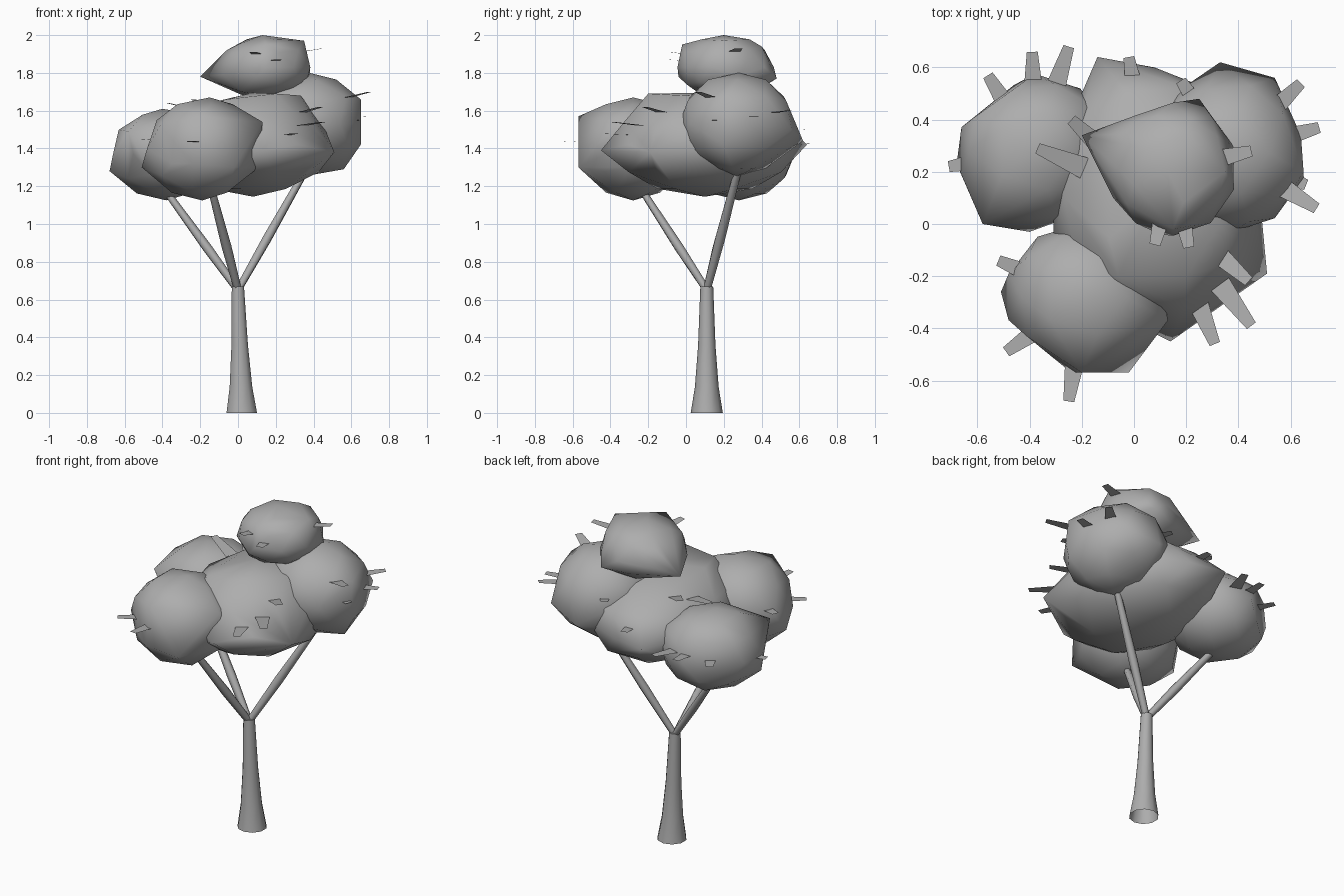
import bpy, bmesh
from mathutils import Vector, Matrix

cube = bpy.data.objects.get("Cube")
if cube:
    bpy.data.objects.remove(cube, do_unlink=True)

grey = bpy.data.materials.new("plain grey")
grey.use_nodes = True
shade = 0.42
colour = (shade, shade, shade, 1)
grey.diffuse_color = colour
grey.node_tree.nodes["Principled BSDF"].inputs["Base Color"].default_value = colour


def finish(bm, name, smooth=True):
    """Turn a bmesh into a grey object in the scene."""
    mesh = bpy.data.meshes.new(name)
    for face in bm.faces:
        face.smooth = smooth and len(face.verts) < 5
    bm.to_mesh(mesh)
    bm.free()
    mesh.materials.append(grey)
    bpy.context.collection.objects.link(bpy.data.objects.new(name, mesh))


def tube(name, rings, sides, axis):
    """Skin a tapered tube, open at its foot, through (centre, radius) rings."""
    bm = bmesh.new()
    turn = axis.to_track_quat('Z', 'Y').to_matrix().to_4x4()
    loops = []
    for centre, radius in rings:
        place = Matrix.Translation(centre) @ turn
        ring = bmesh.ops.create_circle(bm, segments=sides, radius=radius, matrix=place)
        loops.append(ring["verts"])
    for low, high in zip(loops, loops[1:]):
        for i in range(sides):
            bm.faces.new((low[i - 1], low[i], high[i], high[i - 1]))
    bm.faces.new(loops[-1])
    bmesh.ops.recalc_face_normals(bm, faces=bm.faces[:])
    finish(bm, name)


def clump(name, centre, radii, corners):
    """Coarse ball of foliage with its nearest vertices drawn out to corners."""
    bm = bmesh.new()
    place = Matrix.LocRotScale(centre, None, radii)
    bmesh.ops.create_icosphere(bm, subdivisions=2, radius=1.02, matrix=place)
    free = set(bm.verts)
    for corner in corners:
        point = Vector(corner)
        nearest = min(free, key=lambda v: (v.co - point).length)
        free.discard(nearest)
        nearest.co = point
    # wrap the points afresh, so that the drawn-out shape stays convex
    bmesh.ops.delete(bm, geom=bm.edges[:] + bm.faces[:], context='EDGES_FACES')
    bmesh.ops.convex_hull(bm, input=bm.verts[:])
    loose = [v for v in bm.verts if not v.link_faces]
    bmesh.ops.delete(bm, geom=loose, context='VERTS')
    bmesh.ops.recalc_face_normals(bm, faces=bm.faces[:])
    finish(bm, name)


def leaves(name, centre, tips):
    """Flat tapered cards pointing outward from a clump to the given tips."""
    bm = bmesh.new()
    for tip in map(Vector, tips):
        out = tip - centre
        out.z /= 2
        out.normalize()
        root = tip - out * 0.2
        side = out.cross(Vector((0, 0, 1))).normalized() * 0.042
        outline = (root - side, root + side, tip + side / 2, tip - side / 2)
        bm.faces.new([bm.verts.new(p) for p in outline])
    finish(bm, name, smooth=False)


def foliage(name, centre, radii, corners, tips):
    centre, radii = Vector(centre), Vector(radii)
    clump(name + "_foliage", centre, radii, corners)
    leaves(name + "_leaves", centre, tips)


# Trunk with a flared foot
fork = Vector((0, 0.11, 0.65))
foot = Vector((0.02, 0.11, 0))
profile = ((0, 0.085), (0.21, 0.063), (0.55, 0.046), (1.03, 0.034))
tube("trunk", [(foot.lerp(fork, t), r) for t, r in profile], 10, Vector((0, 0, 1)))

# Three branches from the fork
ends = {"left_branch": (0.39, 0.29, 1.34),
        "front_branch": (-0.15, -0.26, 1.22),
        "right_branch": (-0.4, 0.25, 1.2)}
for name, end in ends.items():
    axis = Vector(end) - fork
    rings = [(fork + axis * t, r) for t, r in ((0, 0.02), (0.4, 0.026), (1, 0.018))]
    tube(name, rings, 6, axis)

# Five overlapping clumps of foliage
foliage("middle", centre=(0.08, 0.1, 1.42), radii=(0.4, 0.49, 0.27),
        corners=[(0.51, -0.19, 1.38), (0.14, -0.45, 1.39), (-0.14, 0.64, 1.42),
                 (-0.06, -0.2, 1.66), (0.2, -0.2, 1.69), (0.33, 0, 1.68)],
        tips=[(0.31, -0.46, 1.48), (0.45, -0.39, 1.54), (0.44, -0.22, 1.62),
              (-0.37, 0.29, 1.64), (-0.24, 0.4, 1.66), (-0.02, 0.64, 1.5)])
foliage("front", centre=(-0.19, -0.28, 1.4), radii=(0.3, 0.28, 0.27),
        corners=[(-0.51, -0.26, 1.3), (-0.15, -0.28, 1.67), (0.13, -0.37, 1.54),
                 (-0.2, -0.57, 1.57), (-0.02, -0.57, 1.3), (-0.35, -0.48, 1.32),
                 (-0.43, -0.28, 1.55), (0.11, -0.3, 1.3), (-0.24, -0.57, 1.32)],
        tips=[(-0.52, -0.14, 1.45), (-0.49, -0.49, 1.4), (-0.25, -0.68, 1.44)])
foliage("right", centre=(-0.38, 0.28, 1.37), radii=(0.29, 0.29, 0.24),
        corners=[(-0.68, 0.23, 1.28), (-0.61, 0.41, 1.5), (-0.4, 0.27, 1.61),
                 (-0.58, 0, 1.49), (-0.4, -0.03, 1.35), (-0.52, 0.48, 1.35),
                 (-0.15, 0.45, 1.5)],
        tips=[(-0.56, 0.57, 1.4), (-0.39, 0.66, 1.43), (-0.25, 0.68, 1.43),
              (-0.71, 0.22, 1.36)])
foliage("left", centre=(0.36, 0.27, 1.53), radii=(0.3, 0.3, 0.27),
        corners=[(0.65, 0.2, 1.66), (0.38, 0.28, 1.8), (0.33, 0.62, 1.44),
                 (0.65, 0.2, 1.42), (0.56, 0.25, 1.29), (0.54, 0.56, 1.5),
                 (0.64, 0.34, 1.55)],
        tips=[(0.18, 0.55, 1.6), (0.64, 0.54, 1.6), (0.71, 0.37, 1.57),
              (0.7, 0.06, 1.7), (0.66, 0.15, 1.55)])
foliage("top", centre=(0.15, 0.21, 1.83), radii=(0.24, 0.25, 0.17),
        corners=[(0.35, 0.2, 1.97), (0.13, 0.2, 2), (-0.2, 0.34, 1.78),
                 (0.38, 0.3, 1.79), (0.25, 0.48, 1.77), (0.15, -0.02, 1.95),
                 (0.1, -0.04, 1.78), (0.22, 0.4, 1.94), (0.02, 0.08, 1.7),
                 (0.28, 0.1, 1.71), (-0.08, 0.1, 1.79), (0, 0.15, 1.95)],
        tips=[(0.45, 0.28, 1.93), (0.08, -0.08, 1.91), (0.21, -0.09, 1.87)])
